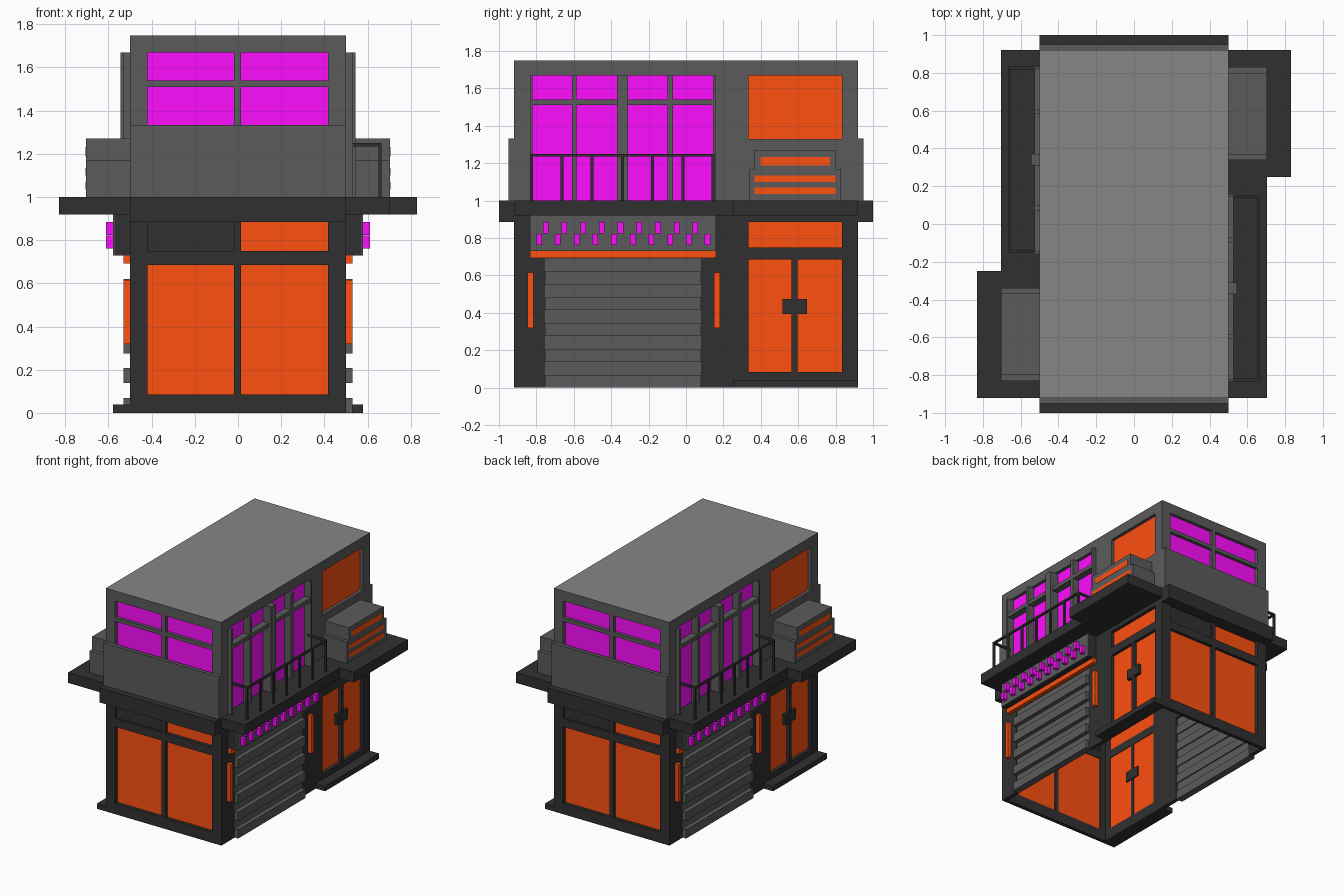
import bpy, bmesh, math

if "Cube" in bpy.data.objects:
    bpy.data.objects.remove(bpy.data.objects["Cube"])

def mat(name, r, g, b):
    m = bpy.data.materials.new(name)
    m.diffuse_color = (r, g, b, 1)
    m.use_nodes = True
    m.node_tree.nodes["Principled BSDF"].inputs["Base Color"].default_value = m.diffuse_color
    return m

DARK = mat("charcoal", .03, .03, .03)
GREY = mat("mid_grey", .105, .105, .105)
ROOF = mat("roof_grey", .238, .238, .238)
ORANGE = mat("orange_glass", 1, .08, .005)
PINK = mat("magenta_glass", 1, .004, 1)

def add(name, bm, m, twin=True):
    """Link the mesh; twin adds a copy turned half a circle about z."""
    bmesh.ops.recalc_face_normals(bm, faces=bm.faces[:])
    me = bpy.data.meshes.new(name)
    bm.to_mesh(me)
    bm.free()
    me.materials.append(m)
    for i in range(2 if twin else 1):
        ob = bpy.data.objects.new(name + ("_opposite" if i else ""), me)
        ob.rotation_euler.z = math.pi * i
        bpy.context.collection.objects.link(ob)

def boxes(name, m, dims, twin=True):
    """Each item: x0, x1, y0, y1, z0, z1."""
    bm = bmesh.new()
    for x0, x1, y0, y1, z0, z1 in dims:
        for v in bmesh.ops.create_cube(bm, size=1)["verts"]:
            v.co = (x0 + (v.co.x + .5) * (x1 - x0),
                    y0 + (v.co.y + .5) * (y1 - y0),
                    z0 + (v.co.z + .5) * (z1 - z0))
    add(name, bm, m, twin)

def right_pt(u, z, d):
    return (.5 - d, u, z)

def front_pt(u, z, d):
    return (u, -.92 + d, z)

def wall(name, m, pt, u0, u1, z0, z1, holes, thick=.03):
    """Flat wall with rectangular holes (u0, u1, z0, z1)."""
    us = sorted({u0, u1, *(h[0] for h in holes), *(h[1] for h in holes)})
    zs = sorted({z0, z1, *(h[2] for h in holes), *(h[3] for h in holes)})
    bm = bmesh.new()
    grid = {(u, z): bm.verts.new(pt(u, z, 0)) for u in us for z in zs}
    for a, b in zip(us, us[1:]):
        for c, d in zip(zs, zs[1:]):
            cu, cz = (a + b) / 2, (c + d) / 2
            if not any(h[0] < cu < h[1] and h[2] < cz < h[3] for h in holes):
                bm.faces.new([grid[k] for k in ((a, c), (b, c), (b, d), (a, d))])
    ext = bmesh.ops.extrude_face_region(bm, geom=bm.faces[:], use_keep_orig=True)["geom"]
    o, i = pt(0, 0, 0), pt(0, 0, thick)
    bmesh.ops.translate(bm, vec=[q - p for p, q in zip(o, i)],
                        verts=[g for g in ext if isinstance(g, bmesh.types.BMVert)])
    bmesh.ops.delete(bm, geom=[v for v in bm.verts if not v.link_faces], context='VERTS')
    add(name, bm, m)

def panes(name, m, pt, rects, depth=.025):
    bm = bmesh.new()
    for a, b, c, d in rects:
        bm.faces.new([bm.verts.new(pt(u, z, depth)) for u, z in ((a, c), (b, c), (b, d), (a, d))])
    add(name, bm, m)

# Ground floor side wall: shutter opening, double door and transom
shutter = (-.755, .08, 0, .69)
door = [(.335, .565, .085, .685), (.595, .835, .085, .685), (.335, .835, .75, .885)]
wall("ground_side_wall", DARK, right_pt, -.92, .92, 0, .885, [shutter] + door)
panes("door_glass", ORANGE, right_pt, door)
boxes("door_handle", DARK, [(.465, .5, .515, .648, .395, .475)])
boxes("door_step", DARK, [(.5, .58, .25, .92, 0, .04)])

# Ground floor front wall: shop windows, one blank transom
shop = [(-.42, -.018, .085, .685), (.015, .418, .085, .685), (.015, .418, .75, .885)]
blank = (-.42, -.018, .75, .885)
wall("ground_front_wall", DARK, front_pt, -.47, .47, 0, .885, shop + [blank])
panes("shop_glass", ORANGE, front_pt, shop)
panes("blank_transom", DARK, front_pt, [blank], .015)

# Roller shutter with stepped slats
boxes("shutter", GREY, [(.485, .497, -.755, .08, 0, .69)] +
      [(.475, .53, -.755, .08, k * .138, k * .138 + .069) for k in range(5)])

# Sign box, light strip, side lamps and small blocks in two staggered rows
boxes("sign_box", DARK, [(.5, .572, -.835, .16, .73, .92)])
boxes("sign_face", GREY, [(.572, .58, -.835, .16, .73, .92)])
boxes("light_strip", ORANGE, [(.495, .53, -.835, .16, .692, .73)])
boxes("side_lamp", ORANGE, [(.5, .53, y, y + .032, .32, .615) for y in (-.848, .15)])
rows = [(-.8 + .1 * k, .762) for k in range(10)] + [(-.765 + .1 * k, .825) for k in range(9)]
boxes("sign_blocks", PINK, [(.58, .612, y, y + .03, z, z + .06) for y, z in rows])

# Floor slab with stepped side ledges
boxes("floor_slab", DARK, [(-.5, .5, -1, 1, .885, 1)], twin=False)
boxes("side_ledge", DARK, [(.5, .705, -.92, .25, .92, 1), (.5, .83, .25, .92, .92, 1)])

# Upper floor side wall: tall windows and one square window
cols = [(-.82, -.61), (-.585, -.37), (-.31, -.1), (-.07, .145)]
tall = [(a, b, c, d) for a, b in cols for c, d in ((1, 1.51), (1.54, 1.67))]
square = (.335, .835, 1.33, 1.67)
wall("upper_side_wall", GREY, right_pt, -.92, .92, 1, 1.749, tall + [square])
panes("tall_glass", PINK, right_pt, tall)
panes("square_glass", ORANGE, right_pt, [square])
boxes("window_posts", GREY, [(.5, .53, y0, y1, 1, 1.67) for y0, y1 in
      ((-.835, -.82), (-.61, -.585), (-.1, -.07), (.145, .16))] +
      [(.5, .545, -.37, -.31, 1, 1.67)])
boxes("window_crossbar", GREY, [(.5, .528, a, b, 1.51, 1.54) for a, b in cols])

# Upper floor front wall with parapet, and the roof
upper = [(a, b, c, d) for a, b in ((-.42, -.018), (.015, .418))
         for c, d in ((1.3, 1.51), (1.54, 1.67))]
wall("upper_front_wall", GREY, front_pt, -.47, .47, 1, 1.749, upper)
panes("upper_front_glass", PINK, front_pt, upper)
boxes("parapet", GREY, [(-.5, .5, -.95, -.92, 1, 1.333)])
bm = bmesh.new()
bm.faces.new([bm.verts.new(p) for p in ((-.5, -.92, 1.75), (.5, -.92, 1.75),
                                        (.5, .92, 1.75), (-.5, .92, 1.75))])
add("roof", bm, ROOF, twin=False)

# Balcony railing
ys = [-.825 + k * .1617 for k in range(7)]
boxes("railing", DARK, [(.65, .665, y - .008, y + .008, 1, 1.24) for y in ys] +
      [(.65, .665, -.833, .153, 1.235, 1.25)] +
      [(.5, .65, y - .008, y + .008, 1.235, 1.25) for y in (ys[0], ys[-1])])

# Rooftop cooling unit with orange vents
boxes("cooling_unit", GREY, [(.5, .705, .34, .83, 1, 1.17), (.5, .705, .365, .8, 1.17, 1.27)])
boxes("cooling_vents", ORANGE, [(.69, .707, .365, .8, 1.035, 1.07), (.69, .707, .365, .8, 1.1, 1.135),
                                (.69, .707, .398, .77, 1.188, 1.232)])
